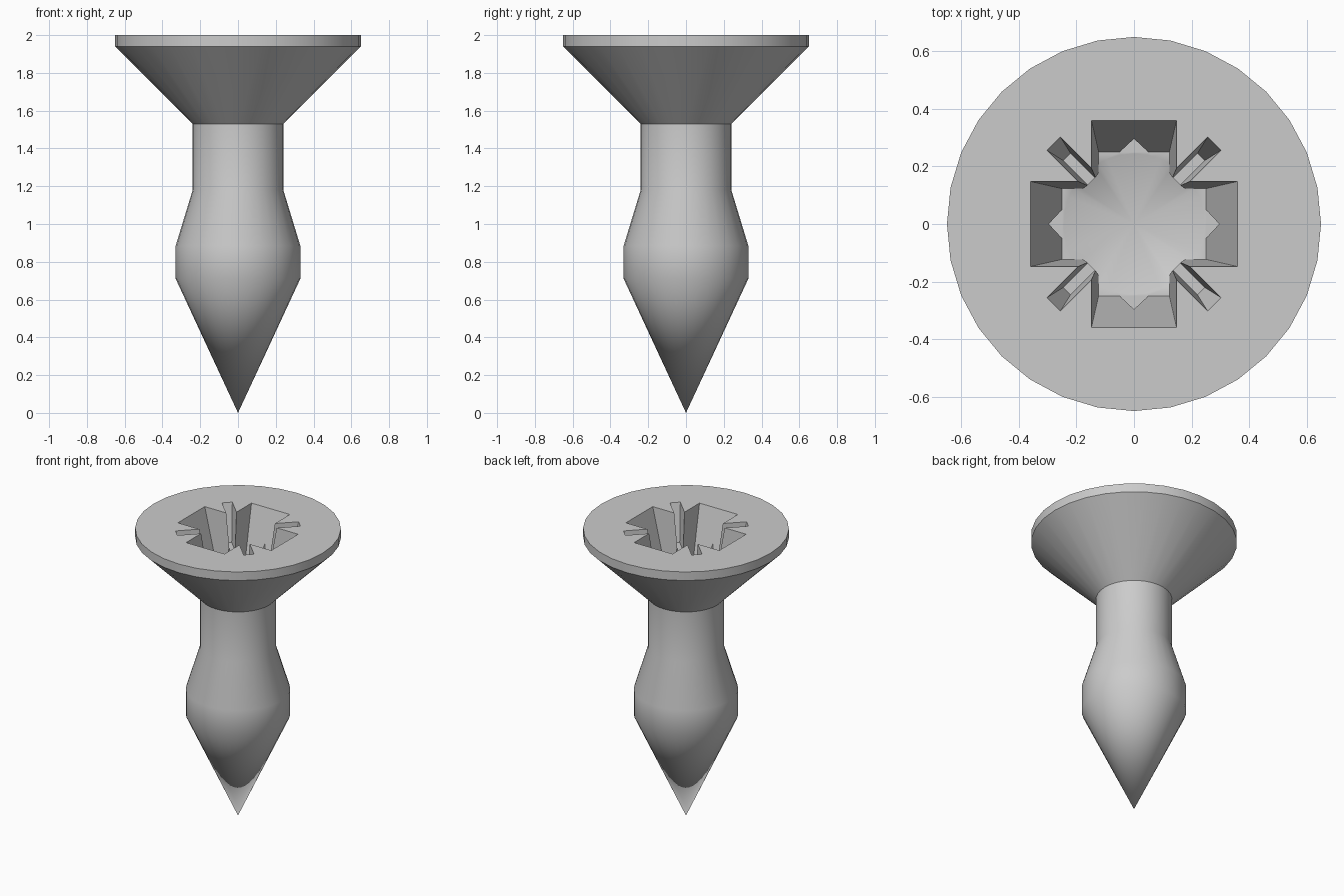
import bpy, bmesh, math
from mathutils import Matrix

cube = bpy.data.objects.get("Cube")
if cube:
    bpy.data.objects.remove(cube, do_unlink=True)

metal = bpy.data.materials.new("grey_metal")
metal.use_nodes = True
GREY = (0.6, 0.6, 0.6, 1)
metal.diffuse_color = GREY
metal.node_tree.nodes["Principled BSDF"].inputs["Base Color"].default_value = GREY

SIDES = 32
DEPTH = 0.38


def new_object(name, bm):
    bmesh.ops.recalc_face_normals(bm, faces=bm.faces)
    mesh = bpy.data.meshes.new(name)
    bm.to_mesh(mesh)
    bm.free()
    mesh.materials.append(metal)
    obj = bpy.data.objects.new(name, mesh)
    bpy.context.collection.objects.link(obj)
    return obj


def lathe(name, profile):
    """Closed turned solid from (radius, z) points; zero radius is a tip."""
    bm = bmesh.new()
    rings = []
    for r, z in profile:
        count = SIDES if r else 1
        rings.append([bm.verts.new((r * math.cos(math.tau * i / SIDES),
                                    r * math.sin(math.tau * i / SIDES), z))
                      for i in range(count)])
    for low, high in zip(rings, rings[1:]):
        for i in range(SIDES):
            j = (i + 1) % SIDES
            if len(low) == 1:
                bm.faces.new((low[0], high[j], high[i]))
            else:
                bm.faces.new((low[i], low[j], high[j], high[i]))
    bm.faces.new(rings[-1])
    return new_object(name, bm)


def tapered_box(name, top, bottom, depth, turn=0):
    """Block through the head top; top and bottom are (x0, x1, half width)."""
    bm = bmesh.new()
    over = 0.05 / depth
    lip = [t + (t - b) * over for t, b in zip(top, bottom)]
    rings = []
    for (x0, x1, w), z in ((lip, 2.05), (bottom, 2 - depth)):
        rings.append([bm.verts.new(p) for p in
                      ((x0, -w, z), (x1, -w, z), (x1, w, z), (x0, w, z))])
    a, b = rings
    bm.faces.new(a)
    bm.faces.new(b)
    for i in range(4):
        j = (i + 1) % 4
        bm.faces.new((a[i], a[j], b[j], b[i]))
    bm.transform(Matrix.Rotation(math.radians(turn), 4, 'Z'))
    return new_object(name, bm)


# Pointed body, neck and countersunk head as one turned solid
screw = lathe("screw_body", [(0, 0), (0.33, 0.71), (0.33, 0.885), (0.24, 1.18),
                             (0.24, 1.53), (0.65, 1.94), (0.65, 2)])

# Cross recess, chamfered inner corners and conical floor
cutters = [
    tapered_box("recess_arm_x", (-0.36, 0.36, 0.148), (-0.25, 0.25, 0.123), DEPTH),
    tapered_box("recess_arm_y", (-0.36, 0.36, 0.148), (-0.25, 0.25, 0.123), DEPTH, 90),
    tapered_box("recess_core", (-0.206, 0.206, 0.206), (-0.212, 0.212, 0.212), DEPTH, 45),
    lathe("recess_pit", [(0, 2 - DEPTH - 0.12), (0.245, 2 - DEPTH), (0.245, 2 - DEPTH + 0.001)]),
]
# Thin diagonal slots between the arms
for k in range(4):
    cutters.append(tapered_box("recess_slot", (0.1, 0.395, 0.033),
                               (0.1, 0.33, 0.018), 0.25, 45 + 90 * k))

bpy.context.view_layer.objects.active = screw
for cutter in cutters:
    mod = screw.modifiers.new("cut", 'BOOLEAN')
    mod.operation = 'DIFFERENCE'
    mod.solver = 'EXACT'
    mod.object = cutter
    bpy.ops.object.modifier_apply(modifier=mod.name)
    bpy.data.objects.remove(cutter, do_unlink=True)

# Soft turned surfaces with crisp edges
bpy.ops.object.select_all(action='DESELECT')
screw.select_set(True)
bpy.ops.object.shade_smooth_by_angle(angle=math.radians(30))
